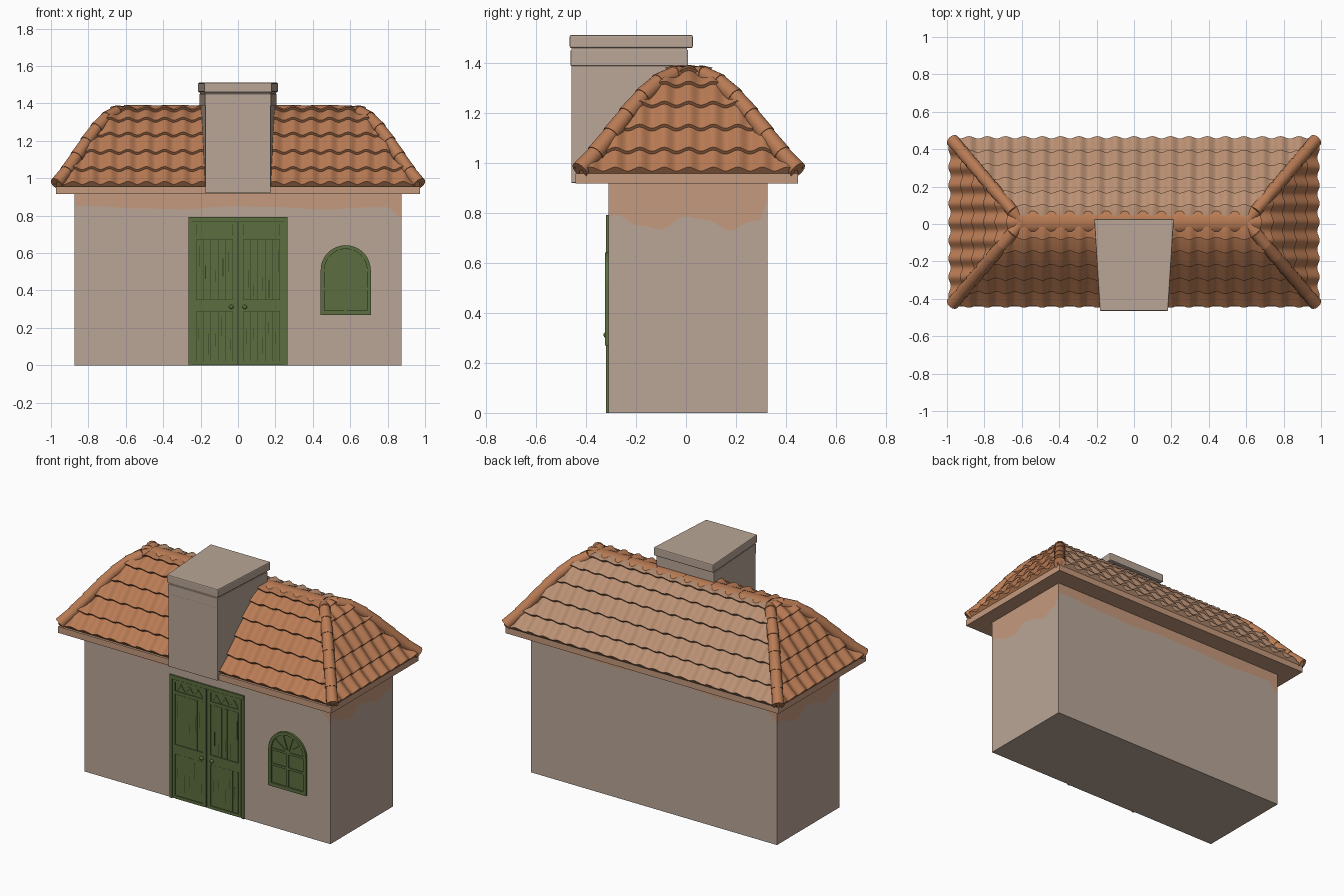
import bpy, bmesh, math, random
from mathutils import Vector, Matrix

random.seed(4)
if "Cube" in bpy.data.objects:
    bpy.data.objects.remove(bpy.data.objects["Cube"])


def material(name, r, g, b):
    m = bpy.data.materials.new(name)
    m.use_nodes = True
    m.diffuse_color = (r, g, b, 1)
    m.node_tree.nodes["Principled BSDF"].inputs["Base Color"].default_value = (r, g, b, 1)
    return m


PLASTER = material("plaster", 0.49, 0.38, 0.31)
STAIN = material("stained_plaster", 0.56, 0.32, 0.205)
TILE = material("terracotta", 0.49, 0.20, 0.09)
DUSTY = material("dusty_terracotta", 0.50, 0.285, 0.175)
GREEN = material("green_paint", 0.107, 0.156, 0.05)
DARK = material("dark_green", 0.03, 0.045, 0.015)


def finish(bm, name, mats, smooth=None, bevel=0):
    bmesh.ops.recalc_face_normals(bm, faces=bm.faces)
    mesh = bpy.data.meshes.new(name)
    bm.to_mesh(mesh)
    bm.free()
    obj = bpy.data.objects.new(name, mesh)
    bpy.context.collection.objects.link(obj)
    for m in mats:
        mesh.materials.append(m)
    if bevel:
        mod = obj.modifiers.new("bevel", 'BEVEL')
        mod.width, mod.segments = bevel, 2
    if smooth:
        bpy.ops.object.select_all(action='DESELECT')
        obj.select_set(True)
        bpy.context.view_layer.objects.active = obj
        bpy.ops.object.shade_smooth_by_angle(angle=math.radians(smooth))


def box(bm, x0, x1, y0, y1, z0, z1, mat=0):
    m = Matrix.LocRotScale(((x0 + x1) / 2, (y0 + y1) / 2, (z0 + z1) / 2), None,
                           (x1 - x0, y1 - y0, z1 - z0))
    for v in bmesh.ops.create_cube(bm, size=1, matrix=m)["verts"]:
        for f in v.link_faces:
            f.material_index = mat


def bar(bm, a, b, width, front, back):
    """Flat bar between two (x, z) points on the front wall."""
    dx, dz = b[0] - a[0], b[1] - a[1]
    m = (Matrix.Translation(((a[0] + b[0]) / 2, (front + back) / 2, (a[1] + b[1]) / 2))
         @ Matrix.Rotation(-math.atan2(dz, dx), 4, 'Y')
         @ Matrix.Diagonal((math.hypot(dx, dz), back - front, width, 1)))
    bmesh.ops.create_cube(bm, size=1, matrix=m)


def prism(bm, outline, lift):
    face = bm.faces.new([bm.verts.new(p) for p in outline])
    new = bmesh.ops.extrude_face_region(bm, geom=[face])["geom"]
    bmesh.ops.translate(bm, vec=lift, verts=[g for g in new if isinstance(g, bmesh.types.BMVert)])


# Walls, with an uneven stained band under the eaves
W, F, B = 0.875, -0.31, 0.325
N = 24
ring = []
for (xa, ya), (xb, yb), low, amp in (((-W, F), (W, F), 0.842, 0.008), ((W, F), (W, B), 0.76, 0.025),
                                     ((W, B), (-W, B), 0.842, 0.008), ((-W, B), (-W, F), 0.76, 0.025)):
    for i in range(N):
        t = i / N
        wave = low + amp * (math.sin(13 * t + 1) + 0.3 * math.sin(31 * t))
        ring.append((xa + (xb - xa) * t, ya + (yb - ya) * t, wave))
bm = bmesh.new()
rows = [[bm.verts.new((x, y, z)) for x, y, z in
         [(p[0], p[1], (0, p[2], 0.93)[r]) for p in ring]] for r in range(3)]
for r in range(2):
    for i in range(len(ring)):
        j = (i + 1) % len(ring)
        f = bm.faces.new((rows[r][i], rows[r][j], rows[r + 1][j], rows[r + 1][i]))
        f.material_index = r
bm.faces.new(rows[0])
bm.faces.new(rows[2])
finish(bm, "walls", [PLASTER, STAIN])

# Eave slab
bm = bmesh.new()
box(bm, -0.972, 0.972, -0.442, 0.448, 0.917, 0.957)
finish(bm, "eave_slab", [STAIN])

# Hipped roof of corrugated tile courses
EX, EY, RX, RY, COURSES, PITCH = 0.97, 0.436, 0.6, 0.011, 6, 0.098


def height(v):
    return 0.955 + 0.415 * v + 0.45 * v * v * (1 - v)


def slope(name, turn, run, half_low, half_high, base, mat):
    """One roof face: 'run' is its depth in plan, 'base' its distance out at the eave."""
    bm = bmesh.new()
    levels = [(0, -1)]
    for k in range(COURSES):
        levels += [((k + s) / COURSES, s) for s in (0, 0.5, 1)]
    cols = int(half_low / PITCH * 8) + 1
    grid = []
    for v, s in levels:
        half = half_low + (half_high - half_low) * v
        row = []
        for i in range(-cols, cols + 1):
            x = max(-half, min(half, i * PITCH / 8))
            off = 0 if s < 0 else 0.011 * (1 + math.cos(math.tau * x / PITCH)) + 0.016 * (1 - s)
            p = Vector((x, -(base - run * v) - 0.6 * off, height(v) + 0.75 * off))
            p = Matrix.Rotation(turn, 3, 'Z') @ p
            row.append(bm.verts.new(p + Vector((0, RY, 0))))
        grid.append(row)
    for a, b in zip(grid, grid[1:]):
        for i in range(len(a) - 1):
            bm.faces.new((a[i], a[i + 1], b[i + 1], b[i]))
    bmesh.ops.remove_doubles(bm, verts=bm.verts, dist=0.0002)
    bmesh.ops.dissolve_degenerate(bm, edges=bm.edges, dist=0.0002)
    finish(bm, name, [mat], 40)


slope("front_tiles", 0, EY, EX, RX, EY, TILE)
slope("back_tiles", math.pi, EY, EX, RX, EY, DUSTY)
slope("left_tiles", math.pi / 2, EX - RX, EY, 0, EX, TILE)
slope("right_tiles", -math.pi / 2, EX - RX, EY, 0, EX, TILE)


def cap_tile(bm, p, q, r1, r2):
    d = q - p
    m = Matrix.Translation((p + q) / 2) @ d.to_track_quat('Z', 'Y').to_matrix().to_4x4()
    bmesh.ops.create_cone(bm, cap_ends=True, segments=14, radius1=r1, radius2=r2,
                          depth=d.length, matrix=m)


# Overlapping round tiles along the hips
bm = bmesh.new()
for sx in (-1, 1):
    for sy in (-1, 1):
        path = [Vector((sx * (EX - (EX - RX) * v), RY + sy * EY * (1 - v),
                        height(v) + 0.016 - 0.034 * v ** 3))
                for v in [i / 7 for i in range(8)]]
        for p, q in zip(path, path[1:]):
            cap_tile(bm, p, q + (q - p) * 0.08, 0.036, 0.032)
finish(bm, "hip_tiles", [TILE], 40)

# Wide flattened ridge capping
bm = bmesh.new()
box_len = 2 * RX / 6
for i in range(6):
    p = Vector((-RX - 0.01 + i * box_len, 0.014, 1.352))
    cap_tile(bm, p, p + Vector((box_len + 0.02, 0, 0)), 0.066, 0.063)
for v in bm.verts:
    v.co.z = 1.352 + (v.co.z - 1.352) * 0.6
finish(bm, "ridge_tiles", [TILE], 40)


# Chimney: tapering shaft, collar and cap
def chimney_block(name, front, back, y0, y1, z0, z1, bevel):
    bm = bmesh.new()
    prism(bm, [(-front, y0, z0), (front, y0, z0), (back, y1, z0), (-back, y1, z0)], (0, 0, z1 - z0))
    finish(bm, name, [PLASTER], None, bevel)


chimney_block("chimney_shaft", 0.174, 0.202, -0.458, 0.0, 0.92, 1.4, 0.002)
chimney_block("chimney_collar", 0.176, 0.206, -0.461, 0.008, 1.388, 1.452, 0.002)
chimney_block("chimney_neck", 0.173, 0.202, -0.457, 0.004, 1.44, 1.47, 0)
chimney_block("chimney_cap", 0.182, 0.213, -0.465, 0.027, 1.459, 1.512, 0.006)

# Double plank door
bm = bmesh.new()
box(bm, -0.262, 0.262, -0.3125, F + 0.01, 0.002, 0.785, 1)
for x0, x1 in ((-0.265, -0.247), (0.247, 0.265)):
    box(bm, x0, x1, -0.319, F, 0, 0.79)
box(bm, -0.265, 0.265, -0.32, F, 0.768, 0.792)
for s in (-1, 1):
    def part(a, b, y, z0, z1, mat=0):
        lo, hi = sorted((s * a, s * b))
        box(bm, lo, hi, y, F, z0, z1, mat)
    part(0.004, 0.028, -0.318, 0.004, 0.766)
    part(0.225, 0.245, -0.318, 0.004, 0.766)
    for z0, z1 in ((0.003, 0.022), (0.29, 0.35), (0.675, 0.695), (0.752, 0.766)):
        part(0.028, 0.225, -0.3178, z0, z1)
    part(0.03, 0.223, -0.3135, 0.695, 0.752)
    for z0, z1 in ((0.024, 0.288), (0.352, 0.673)):
        for i in range(5):
            x = 0.03 + i * 0.039
            part(x, x + 0.0365, -0.315 - random.random() * 0.001, z0, z1)
            # weathered cracks
            c = x + random.uniform(0.008, 0.028)
            z = random.uniform(z0, z1 - 0.12)
            part(c, c + 0.003, -0.3163, z, z + random.uniform(0.05, 0.12), 1)
    # fretwork above the planks
    for i in range(3):
        x = 0.035 + i * 0.062
        bar(bm, (s * x, 0.7), (s * (x + 0.03), 0.742), 0.01, -0.317, F)
        bar(bm, (s * (x + 0.03), 0.742), (s * (x + 0.058), 0.7), 0.01, -0.317, F)
finish(bm, "double_door", [GREEN, DARK])

bm = bmesh.new()
for x in (-0.036, 0.036):
    bmesh.ops.create_uvsphere(bm, u_segments=12, v_segments=8, radius=0.012,
                              matrix=Matrix.Translation((x, -0.318, 0.312)))
finish(bm, "door_knobs", [GREEN], 40)

# Arched window with mullions and fan bars
CX, CZ, SILL = 0.576, 0.508, 0.27


def arch(r, bottom, y):
    pts = [(CX + r * math.cos(a), y, CZ + r * math.sin(a))
           for a in [math.pi * i / 20 for i in range(21)]]
    return [(CX + r, y, bottom)] + pts + [(CX - r, y, bottom)]


bm = bmesh.new()
prism(bm, arch(0.13, SILL + 0.004, F + 0.01), (0, -0.015, 0))
finish(bm, "window_panes", [GREEN])

bm = bmesh.new()
outer, inner = arch(0.134, SILL, -0.324), arch(0.114, SILL + 0.022, -0.324)
a, b = ([bm.verts.new(p) for p in o] for o in (outer, inner))
faces = [bm.faces.new((a[i], a[(i + 1) % len(a)], b[(i + 1) % len(a)], b[i])) for i in range(len(a))]
new = bmesh.ops.extrude_face_region(bm, geom=faces)["geom"]
bmesh.ops.translate(bm, vec=(0, 0.014, 0), verts=[g for g in new if isinstance(g, bmesh.types.BMVert)])
bar(bm, (CX, SILL + 0.01), (CX, CZ), 0.016, -0.322, F)
for z in (0.41, CZ):
    bar(bm, (CX - 0.12, z), (CX + 0.12, z), 0.014, -0.3215, F)
for deg in (36, 72, 108, 144):
    t = math.radians(deg)
    bar(bm, (CX, CZ), (CX + 0.12 * math.cos(t), CZ + 0.12 * math.sin(t)), 0.012, -0.321, F)
finish(bm, "window_frame", [GREEN])
